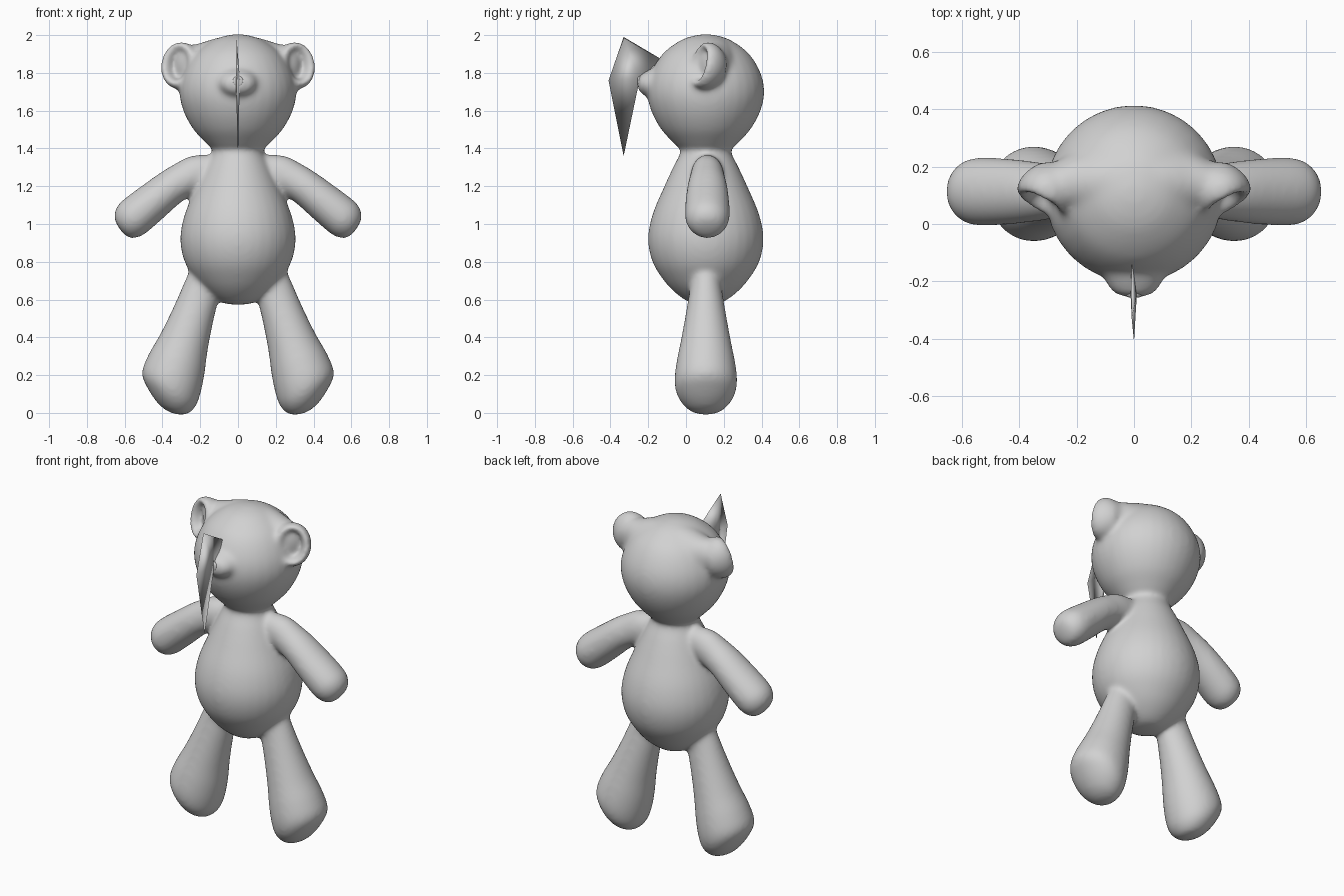
import bpy
import bmesh
from math import cos, sin, pi
from mathutils import Vector

if "Cube" in bpy.data.objects:
    bpy.data.objects.remove(bpy.data.objects["Cube"])

MID_Y = 0.105
SEGMENTS = 32

grey = bpy.data.materials.new("soft_grey")
grey.use_nodes = True
grey.diffuse_color = (0.64, 0.64, 0.64, 1)
grey.node_tree.nodes["Principled BSDF"].inputs["Base Color"].default_value = grey.diffuse_color


def spline(rows, steps=5):
    """Catmull-Rom curve through rows of equal length."""
    rows = [Vector(r) for r in rows]
    padded = [rows[0]] + rows + [rows[-1]]
    result = []
    for p, a, b, n in zip(padded, padded[1:], padded[2:], padded[3:]):
        for i in range(steps):
            t = i / steps
            result.append(a + (b - p) * t / 2
                          + (2 * p - 5 * a + 4 * b - n) * t * t / 2
                          + (3 * a - p - 3 * b + n) * t ** 3 / 2)
    return result + [rows[-1]]


def loft(bm, origin, axis, side, rows, flip=1):
    """Elliptic rings: each row is (along axis, drift across, radius on side, radius across)."""
    axis, side = Vector(axis).normalized(), Vector(side).normalized()
    across = axis.cross(side)
    rings = []
    for along, drift, ru, rv in spline(rows):
        ru, rv = max(ru, 0.003), max(rv, 0.003)
        centre = Vector(origin) + axis * along + across * drift
        ring = []
        for i in range(SEGMENTS):
            a = 2 * pi * i / SEGMENTS
            co = centre + side * ru * cos(a) + across * rv * sin(a)
            ring.append(bm.verts.new((co.x * flip, co.y, co.z)))
        rings.append(ring)
    for low, high in zip(rings, rings[1:]):
        for i in range(SEGMENTS):
            j = (i + 1) % SEGMENTS
            bm.faces.new((low[i], low[j], high[j], high[i]))
    bm.faces.new(rings[0][::-1])
    bm.faces.new(rings[-1])


def finish(bm, name):
    bmesh.ops.recalc_face_normals(bm, faces=bm.faces)
    for face in bm.faces:
        face.smooth = True
    mesh = bpy.data.meshes.new(name)
    bm.to_mesh(mesh)
    bm.free()
    mesh.materials.append(grey)
    obj = bpy.data.objects.new(name, mesh)
    bpy.context.collection.objects.link(obj)
    return obj


body = bmesh.new()

# Belly, neck and head as one turned profile: (height, radius)
profile = [(.572, 0), (.582, .08), (.63, .155), (.7, .222), (.8, .283), (.92, .306),
           (1.05, .283), (1.2, .22), (1.3, .174), (1.385, .134), (1.42, .162),
           (1.5, .236), (1.6, .29), (1.7, .31), (1.8, .29), (1.9, .23),
           (1.97, .138), (1.998, .06), (2.005, 0)]
loft(body, (0, MID_Y, 0), (0, 0, 1), (0, 1, 0), [(z, 0, r, r) for z, r in profile])

# Muzzle
loft(body, (0, 0, 1.742), (0, -1, 0), (1, 0, 0),
     [(.1, 0, .13, .1), (.17, 0, .112, .085), (.205, 0, .097, .07),
      (.232, 0, .08, .054), (.25, 0, .052, .038), (.257, 0, 0, 0)])

for flip in (-1, 1):
    # Arm, rooted inside the chest
    loft(body, (.19, MID_Y + .008, 1.28), (.81, 0, -.59), (0, 1, 0),
         [(-.1, -.03, .06, .065), (0, 0, .083, .1), (.1, .02, .095, .097),
          (.184, .028, .106, .096), (.3, .023, .116, .102), (.42, .017, .119, .107),
          (.475, .014, .108, .1), (.515, .01, .078, .075), (.53, .008, .04, .04),
          (.534, .008, 0, 0)], flip)
    # Leg, rooted inside the belly
    loft(body, (.19, MID_Y, .66), (.32, 0, -.95), (0, 1, 0),
         [(-.12, 0, .075, .09), (0, 0, .085, .1), (.15, 0, .108, .113), (.3, 0, .134, .133),
          (.43, 0, .158, .158), (.53, -.006, .166, .164), (.6, -.035, .145, .133),
          (.653, -.058, .095, .085), (.674, -.062, .04, .035), (.678, -.062, 0, 0)], flip)
    # Cupped ear
    facing = Vector((.45, -.86, .22))
    loft(body, (.306, .105, 1.838), facing, Vector((0, 0, 1)).cross(facing),
         [(-.11, 0, 0, 0), (-.095, 0, .06, .07), (-.045, 0, .095, .115), (0, 0, .106, .128),
          (.032, 0, .1, .12), (.046, 0, .082, .105), (.028, 0, .06, .086),
          (-.02, 0, .043, .064), (-.035, 0, 0, 0)], flip)
    # Ear root flaring out of the skull
    loft(body, (0, .145, 1.84), (1, 0, 0), (0, 1, 0),
         [(.08, 0, .14, .152), (.14, 0, .125, .138), (.2, 0, .11, .118),
          (.26, 0, .08, .105), (.31, 0, .05, .085), (.34, 0, 0, 0)], flip)

# Fuse the parts into one soft skin
plush = finish(body, "plush_body")
remesh = plush.modifiers.new("fuse", 'REMESH')
remesh.mode = 'VOXEL'
remesh.voxel_size = 0.011
remesh.use_smooth_shade = True
soften = plush.modifiers.new("soften", 'SMOOTH')
soften.factor = 0.5
soften.iterations = 24

# Nose button
nose = bmesh.new()
loft(nose, (0, 0, 1.755), (0, -1, 0), (1, 0, 0),
     [(.22, 0, .03, .03), (.245, 0, .029, .029), (.255, 0, .022, .022), (.257, 0, 0, 0)])
finish(nose, "nose")

# Thin upright fin in front of the face
fin = bmesh.new()
top, back, front, tip, left, right = [fin.verts.new(co) for co in (
    (-.008, -.33, 1.99), (-.008, -.13, 1.872), (0, -.41, 1.76), (0, -.33, 1.36),
    (.01, -.245, 1.768), (-.012, -.245, 1.768))]
for hub in (left, right):
    for a, b in ((top, back), (front, top), (tip, front)):
        fin.faces.new((a, b, hub))
fin.faces.new((back, left, right))
fin.faces.new((tip, left, right))
finish(fin, "face_fin")
